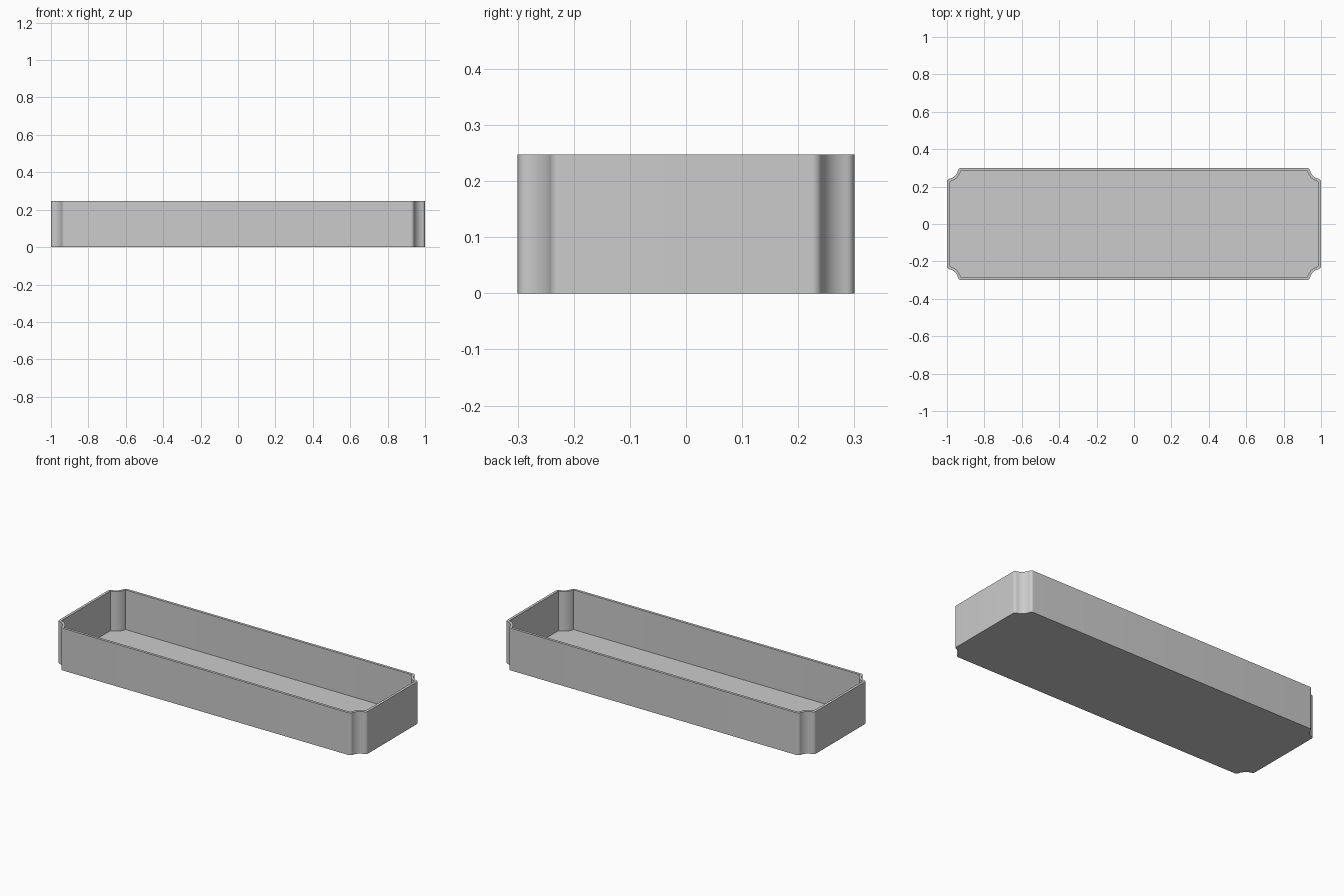
import bpy, bmesh, math

if "Cube" in bpy.data.objects:
    bpy.data.objects.remove(bpy.data.objects["Cube"])

HX, HY, H = 1.0, 0.30, 0.247      # half length, half width, height
WALL = 0.015                      # wall and floor thickness
SCOOP, FILLET, SEG = 0.06, 0.017, 10


def arc(cx, cy, r, a0, a1):
    return [(cx + r * math.cos(a0 + (a1 - a0) * i / SEG),
             cy + r * math.sin(a0 + (a1 - a0) * i / SEG)) for i in range(SEG + 1)]


def outline(t):
    """Rectangle with scooped corners and rounded scoop lips, inset by t."""
    d = math.sqrt((SCOOP + FILLET) ** 2 - FILLET ** 2)
    a = math.atan2(d, FILLET)
    r, s = FILLET - t, SCOOP + t
    # one corner, counter-clockwise: lip, scoop, lip
    corner = arc(HX - FILLET, HY - d, r, 0, a)
    corner += arc(HX, HY, s, math.pi + a, 1.5 * math.pi - a)[1:-1]
    corner += arc(HX - d, HY - FILLET, r, math.pi / 2 - a, math.pi / 2)
    pts = []
    for sx, sy in ((1, 1), (-1, 1), (-1, -1), (1, -1)):
        c = [(sx * x, sy * y) for x, y in corner]
        pts += c if sx * sy > 0 else c[::-1]
    return pts


# Tray: outer wall, rim, inner wall, floor
bm = bmesh.new()
rings = [[bm.verts.new((x, y, z)) for x, y in outline(t)]
         for t, z in ((0, 0), (0, H), (WALL, H), (WALL, WALL))]
for low, high in zip(rings, rings[1:]):
    n = len(low)
    for i in range(n):
        j = (i + 1) % n
        bm.faces.new((low[i], low[j], high[j], high[i]))
bm.faces.new(rings[0][::-1])      # underside
bm.faces.new(rings[-1])           # inside floor
bmesh.ops.recalc_face_normals(bm, faces=bm.faces)

mesh = bpy.data.meshes.new("tray")
bm.to_mesh(mesh)
bm.free()
tray = bpy.data.objects.new("tray", mesh)
bpy.context.collection.objects.link(tray)

grey = bpy.data.materials.new("light grey")
grey.diffuse_color = (0.6, 0.6, 0.6, 1)
grey.use_nodes = True
grey.node_tree.nodes["Principled BSDF"].inputs["Base Color"].default_value = grey.diffuse_color
mesh.materials.append(grey)

# Smooth corner curves, crisp rim and floor edges
bpy.context.view_layer.objects.active = tray
tray.select_set(True)
bpy.ops.object.shade_smooth_by_angle(angle=math.radians(50))
